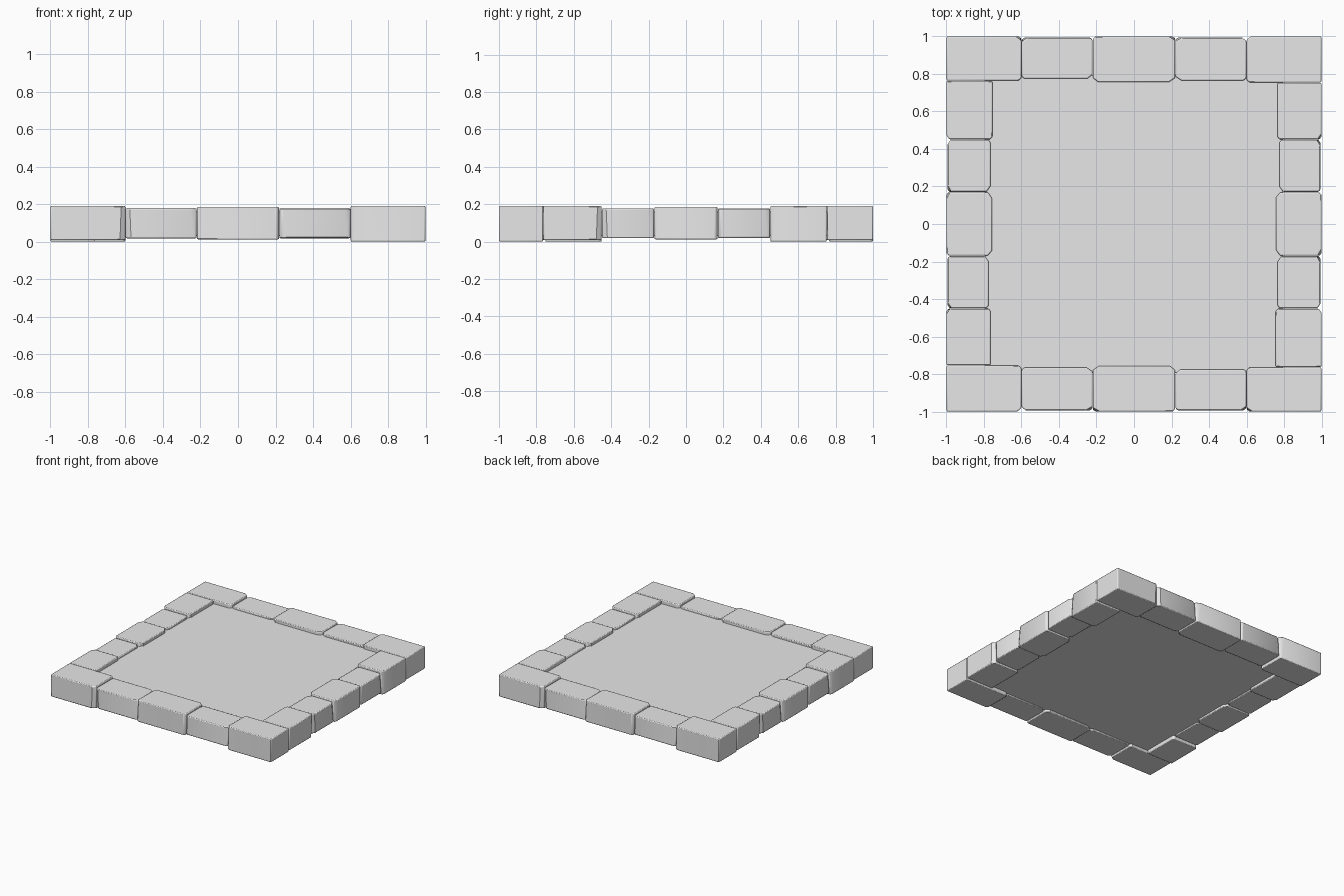
import bpy
import bmesh
import math
from mathutils import Matrix

if "Cube" in bpy.data.objects:
    bpy.data.objects.remove(bpy.data.objects["Cube"])

stone = bpy.data.materials.new("grey stone")
stone.use_nodes = True
stone.diffuse_color = (0.8, 0.8, 0.8, 1)
stone.node_tree.nodes["Principled BSDF"].inputs["Base Color"].default_value = (0.8, 0.8, 0.8, 1)


def finish(name, bm, turn, bevel):
    bmesh.ops.recalc_face_normals(bm, faces=bm.faces)
    bm.transform(Matrix.Rotation(turn, 4, "Z"))
    mesh = bpy.data.meshes.new(name)
    bm.to_mesh(mesh)
    bm.free()
    mesh.materials.append(stone)
    obj = bpy.data.objects.new(name, mesh)
    bpy.context.collection.objects.link(obj)
    mod = obj.modifiers.new("worn edges", "BEVEL")
    mod.width = bevel
    mod.segments = 2
    mod.limit_method = "ANGLE"
    mod.angle_limit = math.radians(40)
    bpy.ops.object.select_all(action="DESELECT")
    obj.select_set(True)
    bpy.context.view_layer.objects.active = obj
    bpy.ops.object.shade_smooth_by_angle(angle=math.radians(35))


def outline(left, right, outer, inner, left_joint, right_joint, low):
    """Plan of one stone, its corners cut where it meets a neighbour."""
    pts = []
    for x, y, joint, side, into_x, into_y in (
        (left, -outer, left_joint, "out", 1, 1),
        (right, -outer, right_joint, "out", -1, 1),
        (right, -inner, right_joint, "in", -1, -1),
        (left, -inner, left_joint, "in", 1, -1),
    ):
        if joint is None:
            pts.append((x, y))
            continue
        run, depth = joint[side]
        if side == "out" and low:
            run, depth = run * joint["low"], depth * joint["low"]
        along = (x + into_x * run, y)
        across = (x, y + into_y * depth)
        # keep the corner points running counter-clockwise
        pts += [across, along] if into_x == into_y else [along, across]
    return pts


def add_stone(name, span, depths, heights, joints, turn):
    bm = bmesh.new()
    rings = []
    for z, low in zip(heights, (True, False)):
        plan = outline(*span, *depths, *joints, low)
        rings.append([bm.verts.new((x, y, z)) for x, y in plan])
    bottom, top = rings
    bm.faces.new(bottom[::-1])
    bm.faces.new(top)
    for i in range(len(top)):
        j = (i + 1) % len(top)
        bm.faces.new((bottom[i], bottom[j], top[j], top[i]))
    finish(name, bm, turn, 0.006)


# Chipped joints between the five stones of a row
chips = [
    {"out": (0.022, 0.016), "in": (0.016, 0.012), "low": 1.3},
    {"out": (0.035, 0.02), "in": (0.032, 0.022), "low": 0.4},
    {"out": (0.012, 0.014), "in": (0.028, 0.022), "low": 0.9},
    {"out": (0.03, 0.02), "in": (0.014, 0.012), "low": 0.5},
]
joints = [None, *chips, None]
inner = [0.755, 0.765, 0.757, 0.775, 0.765]
outer = [1.0, 0.994, 1.0, 0.994, 1.0]
heights = [(0.008, 0.19), (0.018, 0.178), (0.012, 0.185), (0.02, 0.175), (0.0, 0.19)]
long_cuts = [-1.0, -0.6, -0.22, 0.22, 0.6, 1.0]
short_cuts = [-0.763, -0.45, -0.17, 0.17, 0.45, 0.753]

# Border rows, each a quarter turn on from the last
for quarter, side in enumerate(("front", "left", "back", "right")):
    cuts = short_cuts if quarter % 2 else long_cuts
    for i in range(5):
        add_stone(f"{side}_border_stone_{i + 1}",
                  (cuts[i] + 0.001, cuts[i + 1] - 0.001),
                  (outer[i], inner[i]), heights[i],
                  (joints[i], joints[i + 1]), quarter * math.pi / 2)

# Sunken middle slab, tucked just under the border
slab = bmesh.new()
bmesh.ops.create_cube(slab, size=1)
bmesh.ops.scale(slab, vec=(1.59, 1.59, 0.13), verts=slab.verts)
bmesh.ops.translate(slab, vec=(0, 0, 0.095), verts=slab.verts)
finish("centre_slab", slab, 0, 0.004)
